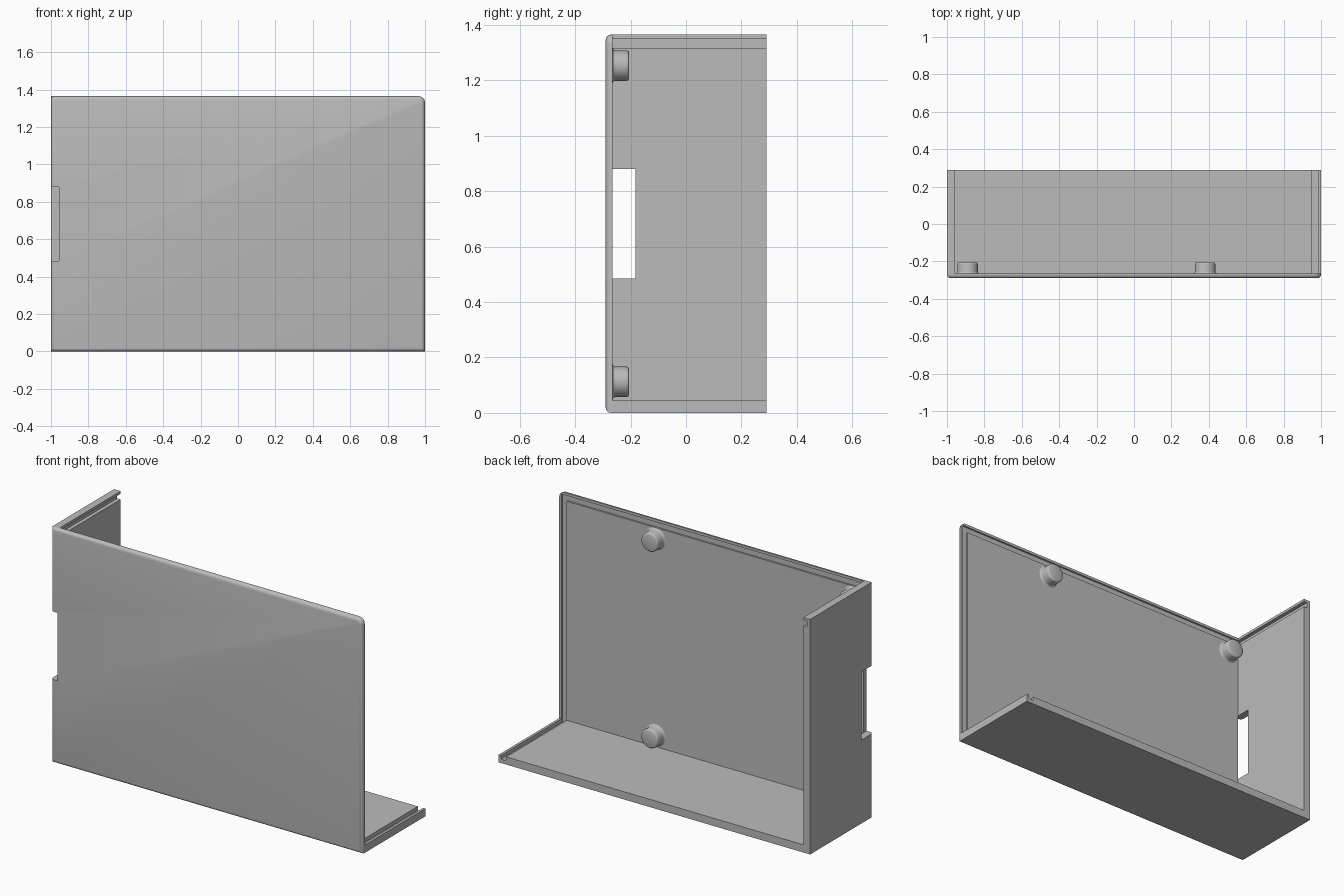
import bpy, bmesh, math
from mathutils import Matrix

if "Cube" in bpy.data.objects:
    bpy.data.objects.remove(bpy.data.objects["Cube"], do_unlink=True)

grey = bpy.data.materials.new("plain_grey")
grey.use_nodes = True
COLOUR = (0.5, 0.5, 0.5, 1)
grey.diffuse_color = COLOUR
grey.node_tree.nodes["Principled BSDF"].inputs["Base Color"].default_value = COLOUR

H, BACK, FRONT, INNER = 1.365, 0.29, -0.29, -0.265   # height and depths
WALL, FLOOR = -0.957, 0.045                          # inner faces of the walls
G0, G1 = 0.015, 0.048                                # groove, measured from the free edge


def make_object(name, bm):
    bmesh.ops.recalc_face_normals(bm, faces=bm.faces)
    mesh = bpy.data.meshes.new(name)
    bm.to_mesh(mesh)
    bm.free()
    mesh.materials.append(grey)
    obj = bpy.data.objects.new(name, mesh)
    bpy.context.collection.objects.link(obj)
    return obj


def extrude_profile(name, points, y0, y1, fillet=0):
    """Extrude an xz outline along y, optionally rounding its front rim."""
    bm = bmesh.new()
    face = bm.faces.new([bm.verts.new((x, y0, z)) for x, z in points])
    rim = list(face.edges)
    moved = bmesh.ops.extrude_face_region(bm, geom=[face], use_keep_orig=True)["geom"]
    verts = [v for v in moved if isinstance(v, bmesh.types.BMVert)]
    bmesh.ops.translate(bm, verts=verts, vec=(0, y1 - y0, 0))
    if fillet:
        bmesh.ops.recalc_face_normals(bm, faces=bm.faces)
        bmesh.ops.bevel(bm, geom=rim, offset=fillet, segments=4, profile=0.5, affect="EDGES")
    return make_object(name, bm)


def activate(obj):
    bpy.ops.object.select_all(action="DESELECT")
    obj.select_set(True)
    bpy.context.view_layer.objects.active = obj


def cut(obj, cutter):
    mod = obj.modifiers.new("cut", "BOOLEAN")
    mod.operation, mod.solver, mod.object = "DIFFERENCE", "EXACT", cutter
    activate(obj)
    bpy.ops.object.modifier_apply(modifier=mod.name)


def smooth(obj):
    activate(obj)
    bpy.ops.object.shade_smooth_by_angle(angle=math.radians(35))


# Front plate with one rounded corner
r = 0.035
arc = [(1 - r + r * math.cos(a), H - r + r * math.sin(a))
       for a in (math.pi / 2 * i / 8 for i in range(9))]
plate = extrude_profile("front_plate", [(-1, 0), (1, 0)] + arc + [(-1, H)],
                        FRONT, INNER, fillet=0.02)

# Side wall and floor as one L section, grooved near both free ends
walls = extrude_profile("side_wall_and_floor", [
    (-1, 0), (1, 0), (1, FLOOR),
    (1 - G0, FLOOR), (1 - G0, FLOOR / 2), (1 - G1, FLOOR / 2), (1 - G1, FLOOR),
    (WALL, FLOOR), (WALL, H - G1), (WALL - 0.022, H - G1),
    (WALL - 0.022, H - G0), (WALL, H - G0), (WALL, H), (-1, H)], INNER, BACK)

# Groove continuing around the inside of the plate
groove = extrude_profile("groove_cutter", [
    (WALL - 0.022, H - G1), (1 - G1, H - G1), (1 - G1, FLOOR / 2),
    (1 - G0, FLOOR / 2), (1 - G0, H - G0), (WALL - 0.022, H - G0)], INNER - 0.01, 0)
# Slot through the wall and the edge of the plate
slot = extrude_profile("slot_cutter", [(-1.1, 0.485), (WALL, 0.485), (WALL, 0.88), (-1.1, 0.88)],
                       FRONT - 0.1, -0.182)
# Keep the slot flush with the inner wall face
for v in slot.data.vertices:
    if v.co.x > -1:
        v.co.x = WALL + 0.001

cut(plate, groove)
cut(plate, slot)
cut(walls, slot)
for helper in (groove, slot):
    bpy.data.objects.remove(helper, do_unlink=True)
smooth(plate)


# Round pegs on the inside of the plate
def peg(name, x, z):
    bm = bmesh.new()
    profile = [(0.065, 0), (0.059, 0.002), (0.056, 0.006), (0.055, 0.011), (0.055, 0.049),
               (0.054, 0.054), (0.051, 0.058), (0.046, 0.06), (0, 0.06)]
    verts = [bm.verts.new((px, py, 0)) for px, py in profile]
    edges = [bm.edges.new(pair) for pair in zip(verts, verts[1:])]
    bmesh.ops.spin(bm, geom=verts + edges, cent=(0, 0, 0), axis=(0, 1, 0),
                   angle=math.tau, steps=32)
    bmesh.ops.remove_doubles(bm, verts=bm.verts, dist=0.0002)
    bm.transform(Matrix.Translation((x, INNER, z)))
    smooth(make_object(name, bm))


for side, x in (("right", -0.89), ("left", 0.38)):
    for level, z in (("lower", 0.112), ("upper", 1.253)):
        peg(f"{level}_{side}_peg", x, z)
